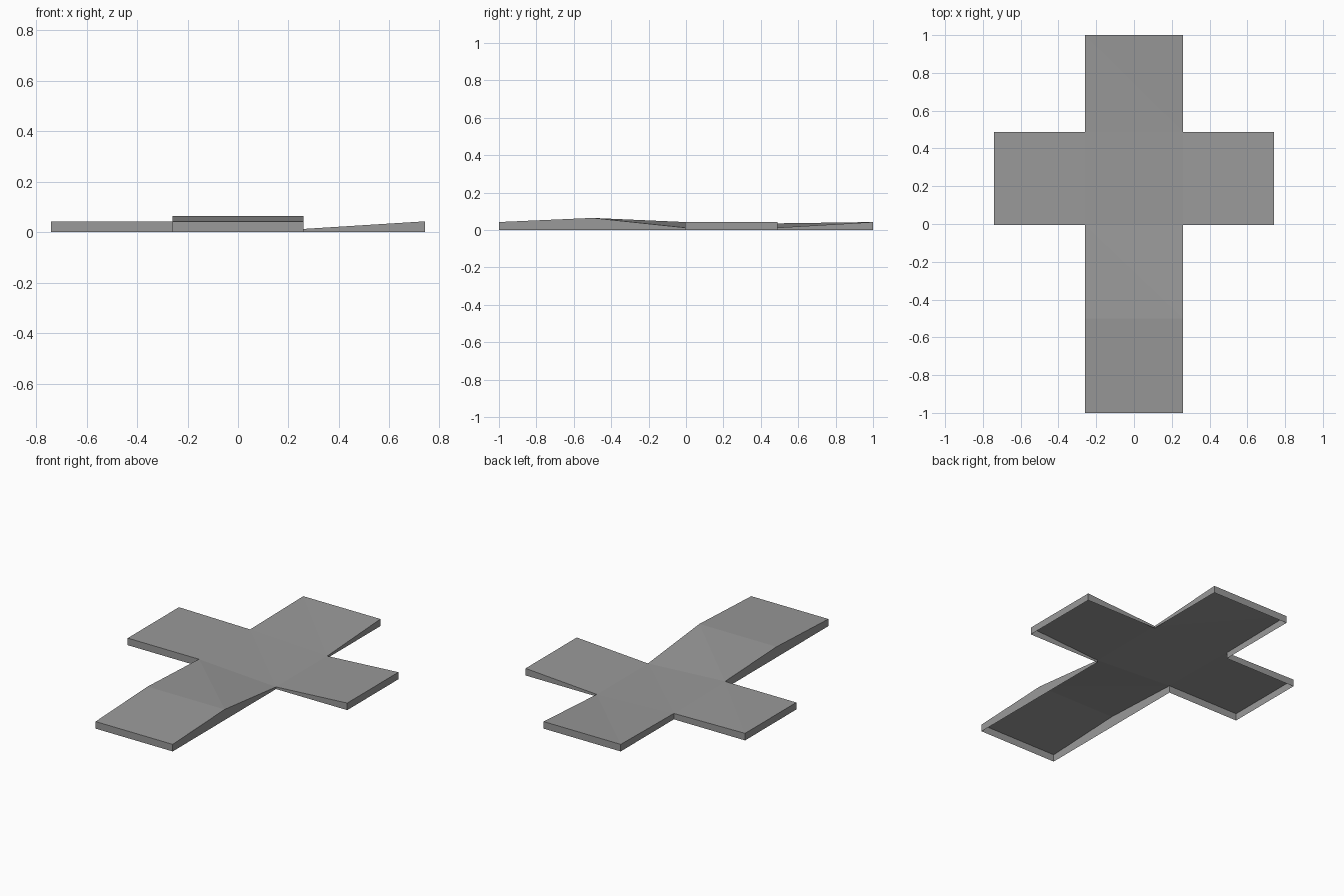
import bpy
import bmesh

cube = bpy.data.objects.get("Cube")
if cube:
    bpy.data.objects.remove(cube, do_unlink=True)

# Grid lines of the cross plan
xs = [-0.74, -0.26, 0.26, 0.74]
ys = [-1.0, -0.5, -0.005, 0.488, 1.0]
EDGE, RIDGE, DIP, SHALLOW = 0.043, 0.065, 0.013, 0.036


def height(i, j):
    """Surface height at a grid corner."""
    if j == 1:
        return RIDGE
    if i == 2 and j in (2, 3):
        return DIP
    if (i, j) == (1, 3):
        return SHALLOW
    return EDGE


# Ground surface: a long middle strip and two side arms
bm = bmesh.new()
corners = {}


def corner(i, j):
    if (i, j) not in corners:
        corners[i, j] = bm.verts.new((xs[i], ys[j], height(i, j)))
    return corners[i, j]


cells = [(1, j) for j in range(4)] + [(0, 2), (2, 2)]
for i, j in cells:
    bm.faces.new([corner(i, j), corner(i + 1, j),
                  corner(i + 1, j + 1), corner(i, j + 1)])

# Skirt walls dropped from the outline, open underneath
outline = [e for e in bm.edges if e.is_boundary]
skirt = bmesh.ops.extrude_edge_only(bm, edges=outline)["geom"]
for v in skirt:
    if isinstance(v, bmesh.types.BMVert):
        v.co.z = 0.0

# Fold the uneven surface cells along one diagonal
bm.normal_update()
surface = [f for f in bm.faces if abs(f.normal.z) > 0.5]
bmesh.ops.triangulate(bm, faces=surface, quad_method='ALTERNATE')
bmesh.ops.recalc_face_normals(bm, faces=bm.faces[:])
bm.normal_update()
if sum(f.normal.z for f in bm.faces) < 0:
    bmesh.ops.reverse_faces(bm, faces=bm.faces[:])

mesh = bpy.data.meshes.new("ground_cross")
bm.to_mesh(mesh)
bm.free()
ground = bpy.data.objects.new("ground_cross", mesh)
bpy.context.collection.objects.link(ground)

# Plain grey
grey = bpy.data.materials.new("plain_grey")
grey.use_nodes = True
colour = (0.32, 0.32, 0.32, 1.0)
grey.diffuse_color = colour
grey.node_tree.nodes["Principled BSDF"].inputs["Base Color"].default_value = colour
mesh.materials.append(grey)
